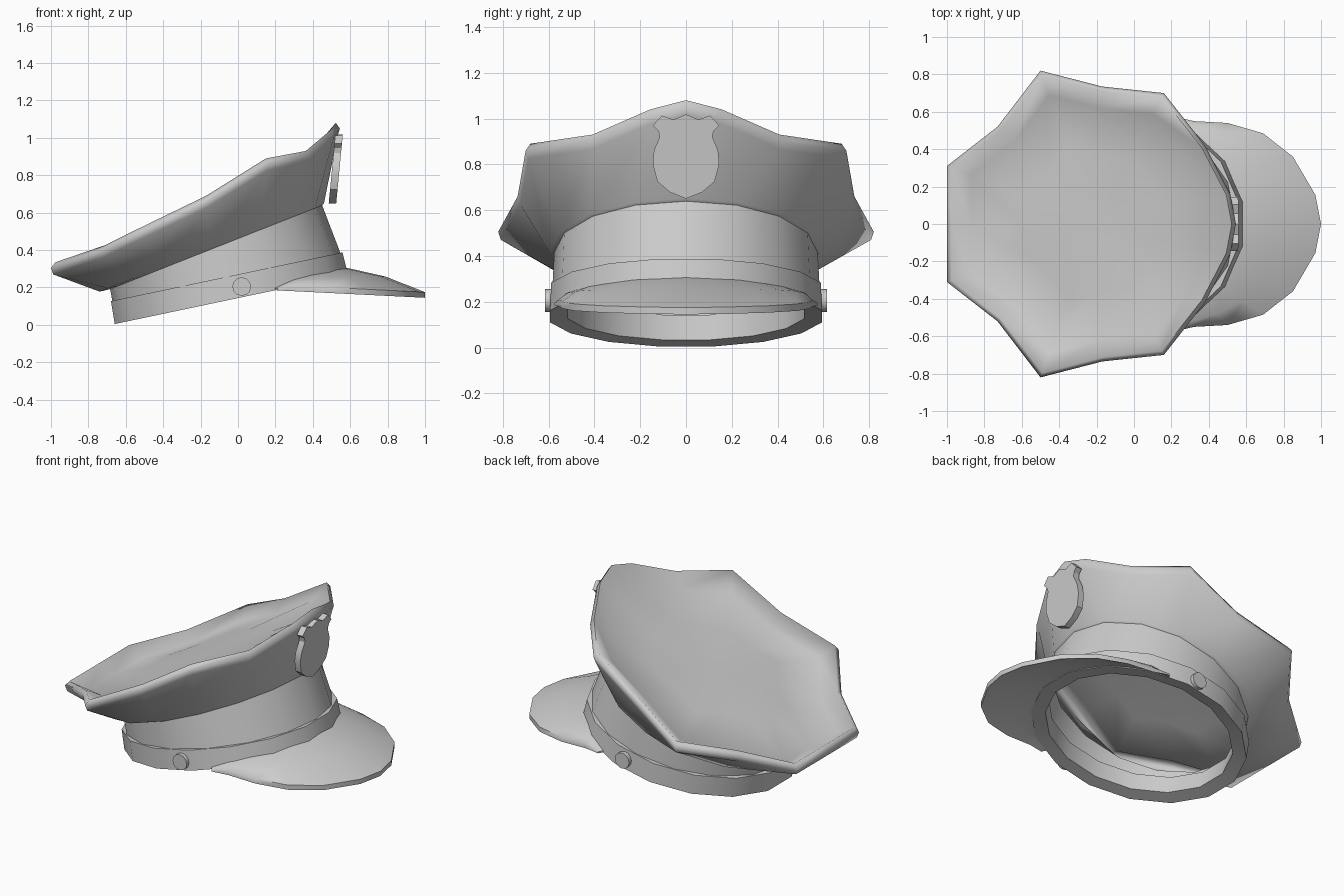
import bpy, bmesh, math
from mathutils import Vector

if "Cube" in bpy.data.objects:
    bpy.data.objects.remove(bpy.data.objects["Cube"])

SEG = 16
U = Vector((0.9785, 0, 0.206))     # long axis of the tilted band
N = Vector((-0.206, 0, 0.9785))    # up axis of the tilted band
BASE = Vector((-0.035, 0, 0.136))  # centre of the band's lower edge


def loft(name, loops, wrap=False, caps=False, tip=None, angle=40):
    """Skin closed loops of points; optionally wrap last to first, cap, or end in a tip."""
    bm = bmesh.new()
    rows = [[bm.verts.new(p) for p in loop] for loop in loops]
    n = len(rows[0])
    pairs = list(zip(rows, rows[1:])) + ([(rows[-1], rows[0])] if wrap else [])
    for a, b in pairs:
        for i in range(n):
            j = (i + 1) % n
            bm.faces.new((a[i], a[j], b[j], b[i]))
    if caps:
        bm.faces.new(rows[0][::-1])
        bm.faces.new(rows[-1])
    if tip is not None:
        t = bm.verts.new(tip)
        for i in range(n):
            bm.faces.new((rows[-1][i], rows[-1][(i + 1) % n], t))
    bmesh.ops.recalc_face_normals(bm, faces=bm.faces)
    me = bpy.data.meshes.new(name)
    bm.to_mesh(me)
    bm.free()
    ob = bpy.data.objects.new(name, me)
    bpy.context.collection.objects.link(ob)
    bpy.ops.object.select_all(action='DESELECT')
    ob.select_set(True)
    bpy.context.view_layer.objects.active = ob
    bpy.ops.object.shade_smooth_by_angle(angle=math.radians(angle))
    return ob


def band_pt(a, rx, ry, h):
    return BASE + U * (rx * math.cos(a)) + Vector((0, ry * math.sin(a), 0)) + N * h


def band_ring(rx, ry, h, phase=0.0):
    return [band_pt((i + phase) * math.tau / SEG, rx, ry, h) for i in range(SEG)]


def slope_ring(cx, rx, ry, z0, slope):
    pts = []
    for i in range(SEG):
        a = i * math.tau / SEG
        x = rx * math.cos(a)
        pts.append(Vector((cx + x, ry * math.sin(a), z0 + slope * x)))
    return pts


# head band: tilted ring with thickness
loft("head_band", [band_ring(0.65, 0.605, 0, 0.5), band_ring(0.645, 0.6, 0.124, 0.5),
                   band_ring(0.565, 0.525, 0.124, 0.5), band_ring(0.565, 0.525, 0.012, 0.5)],
     wrap=True)

# side wall rising from the band, much taller at the front
wall_top = slope_ring(-0.117, 0.567, 0.575, 0.415, 0.395)
loft("side_wall", [band_ring(0.625, 0.585, 0.10), wall_top])

# flared crown with pointed rim and dished top
half = [(0.545, 0, 1.08), (0.515, 0.16, 1.04), (0.38, 0.42, 0.93), (0.16, 0.70, 0.89),
        (-0.17, 0.735, 0.69), (-0.50, 0.82, 0.535), (-0.73, 0.52, 0.425),
        (-1.0, 0.31, 0.335), (-1.0, 0, 0.335)]
rim = half + [(x, -y, z) for x, y, z in half[-2:0:-1]]
CX, CZ = -0.2, 0.61


def rim_loop(s, dz, blend=0.0):
    pts = []
    for x, y, z in rim:
        px = CX + (x - CX) * s
        flat = CZ + 0.46 * (px - CX)
        pts.append(Vector((px, y * s, (z + dz) * (1 - blend) + flat * blend)))
    return pts


loft("crown", [wall_top, slope_ring(-0.14, 0.6, 0.595, 0.415, 0.395),
               rim_loop(0.985, -0.065), rim_loop(1.0, -0.03), rim_loop(0.97, 0),
               rim_loop(0.84, -0.06, 0.45), rim_loop(0.5, 0, 1.0)],
     tip=(CX, 0, CZ - 0.005), angle=89)

# visor: thin slab swept around the front of the band, thinning to its corners
edge = [(0.215, 0.575), (0.32, 0.55), (0.5, 0.54), (0.69, 0.485), (0.85, 0.36), (0.97, 0.155)]
edge = edge + [(1.0, 0)] + [(x, -y) for x, y in edge[::-1]]
sections = []
for k, (x, y) in enumerate(edge):
    a = math.radians(68 - 136 * k / (len(edge) - 1))
    end = k in (0, len(edge) - 1)
    thick = 0.01 if end else 0.03
    inner = band_pt(a, 0.635, 0.59, 0.012 if end else 0.04)
    outer = Vector((x, y, 0.185 + thick - 0.05 * (x - 0.2)))
    mid = (inner + outer) / 2 + Vector((0, 0, 0 if end else 0.018 * math.cos(a)))
    top = [inner, mid, outer]
    sections.append(top + [p - Vector((0, 0, thick)) for p in top[::-1]])
loft("visor", sections, caps=True, angle=60)

# shield badge leaning with the crown front
hb = [(0, 0.65), (0.07, 0.678), (0.125, 0.725), (0.145, 0.80), (0.14, 0.86), (0.115, 0.92),
      (0.12, 0.945), (0.145, 0.97), (0.105, 1.013), (0.055, 0.995), (0, 1.018)]
shield = hb + [(-y, z) for y, z in hb[-2:0:-1]]
loft("shield_badge", [[Vector((x0 + 0.096 * (z - 0.65), y, z)) for y, z in shield]
                      for x0 in (0.485, 0.525)], caps=True, angle=30)

# side buttons
for side, label in ((-1, "right"), (1, "left")):
    loft("button_" + label,
         [[Vector((0.02 + r * math.cos(i * math.tau / 12), side * y,
                   0.205 + r * math.sin(i * math.tau / 12))) for i in range(12)]
          for y, r in ((0.57, 0.05), (0.615, 0.05))], caps=True)
